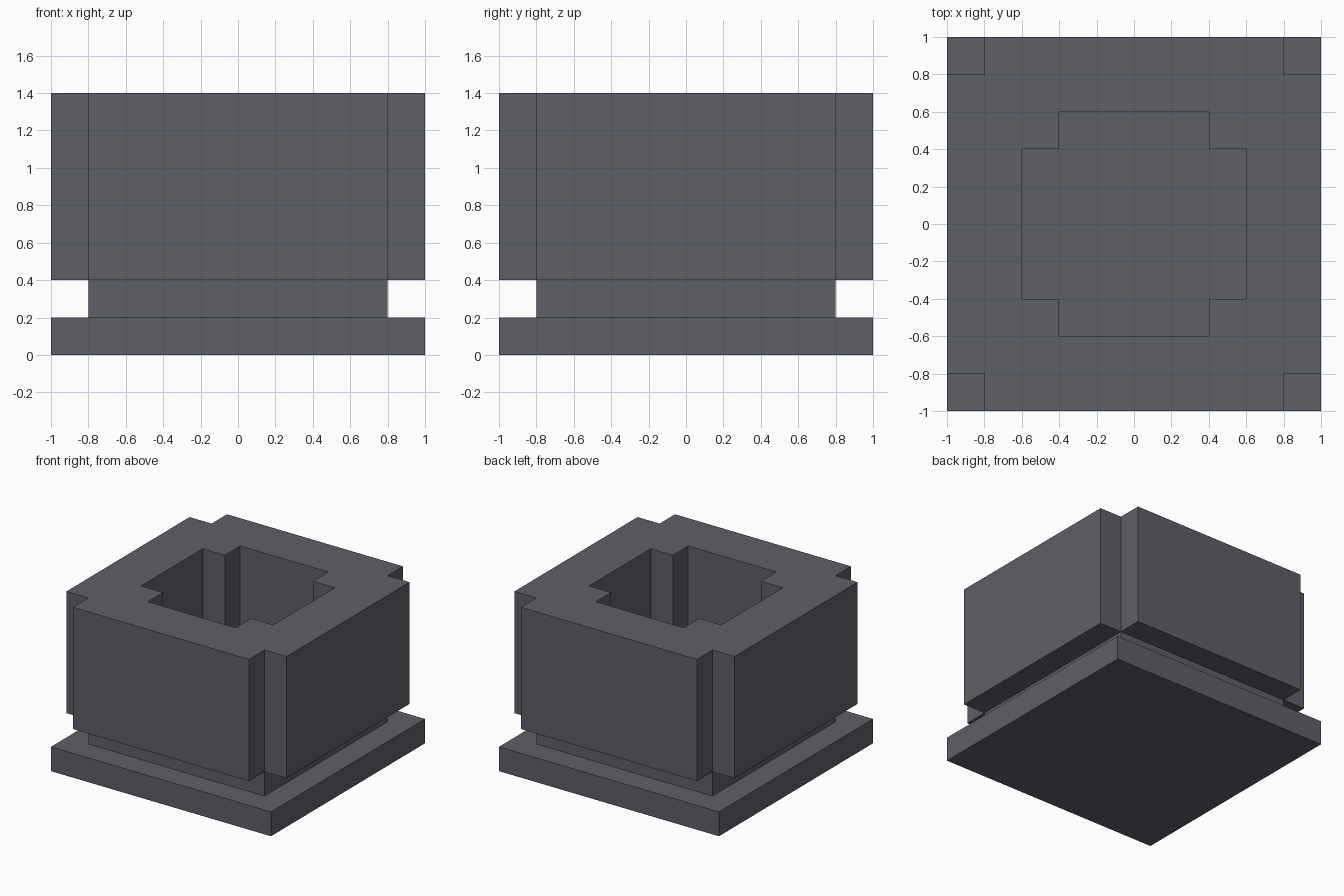
import bpy
import bmesh

cube = bpy.data.objects.get("Cube")
if cube:
    bpy.data.objects.remove(cube, do_unlink=True)

# Single slate grey material
GREY = (0.11, 0.117, 0.137, 1.0)
slate = bpy.data.materials.new("slate_grey")
slate.use_nodes = True
slate.diffuse_color = GREY
slate.node_tree.nodes["Principled BSDF"].inputs["Base Color"].default_value = GREY


def finish(name, bm):
    bmesh.ops.recalc_face_normals(bm, faces=bm.faces)
    mesh = bpy.data.meshes.new(name)
    bm.to_mesh(mesh)
    bm.free()
    mesh.materials.append(slate)
    obj = bpy.data.objects.new(name, mesh)
    bpy.context.collection.objects.link(obj)
    return obj


def slab(name, half, bottom, top):
    bm = bmesh.new()
    bmesh.ops.create_cube(bm, size=1)
    for v in bm.verts:
        v.co.x *= 2 * half
        v.co.y *= 2 * half
        v.co.z = top if v.co.z > 0 else bottom
    return finish(name, bm)


def notched_square(half, notch):
    """Square outline with a square notch in every corner, anticlockwise."""
    a, b = half, half - notch
    points = []
    corner = [(a, b), (b, b), (b, a)]
    for _ in range(4):
        points += corner
        corner = [(-y, x) for x, y in corner]
    return points


def hollow_body(name, outer, inner, bottom, top):
    bm = bmesh.new()

    def ring(outline, z):
        return [bm.verts.new((x, y, z)) for x, y in outline]

    # Outside bottom, outside top, inside top, inside bottom
    rings = [ring(outer, bottom), ring(outer, top), ring(inner, top), ring(inner, bottom)]
    n = len(outer)
    for k in range(4):
        lower, upper = rings[k], rings[(k + 1) % 4]
        for i in range(n):
            j = (i + 1) % n
            bm.faces.new((lower[i], lower[j], upper[j], upper[i]))
    return finish(name, bm)


# Wide foot, recessed neck (its top is the well floor) and notched hollow body
slab("base_plate", 1.0, 0.0, 0.2)
slab("recessed_neck", 0.8, 0.2, 0.4)
hollow_body("hollow_body", notched_square(1.0, 0.2), notched_square(0.6, 0.2), 0.4, 1.4)
